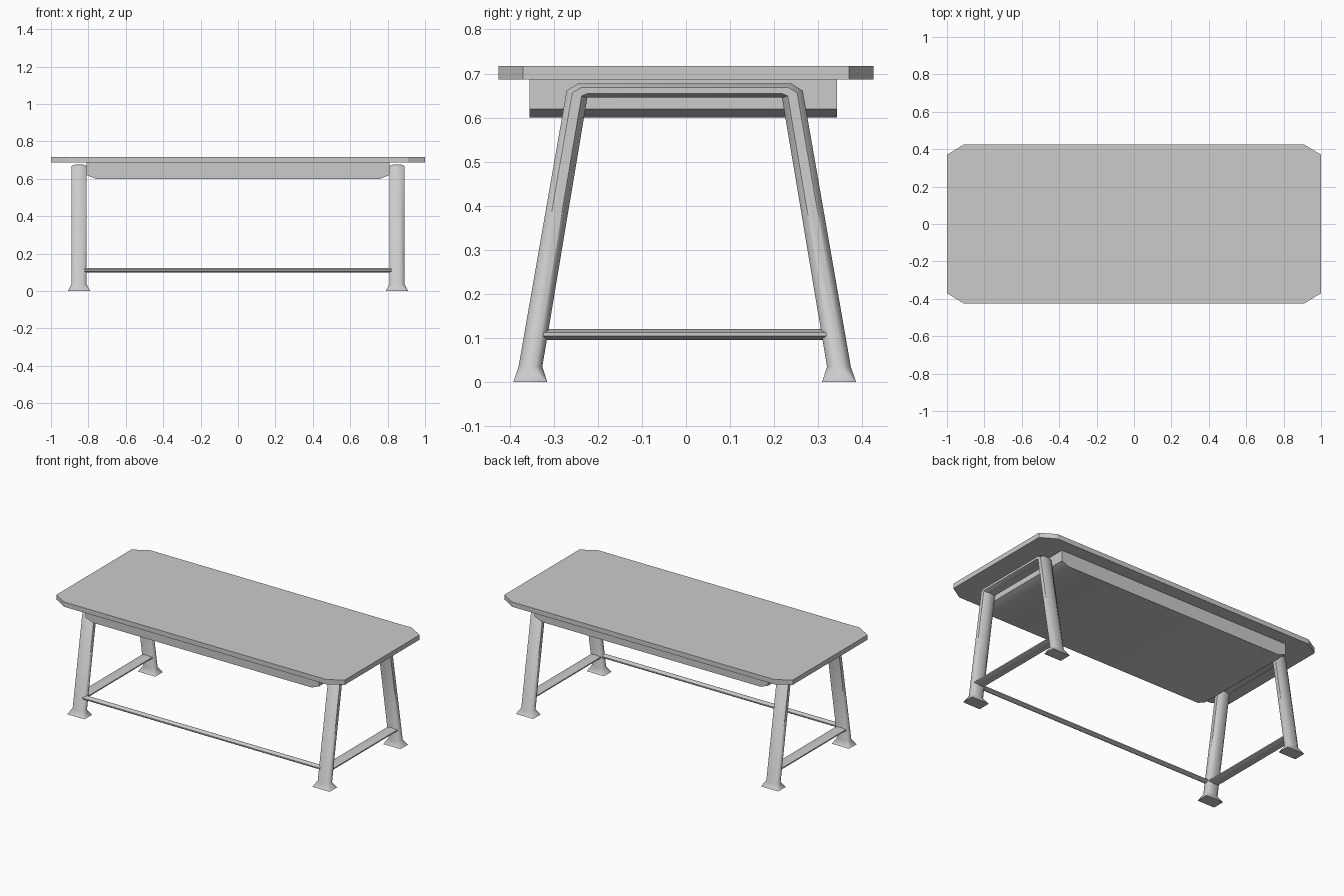
import bpy, bmesh, math
from mathutils import Vector as V

if "Cube" in bpy.data.objects:
    bpy.data.objects.remove(bpy.data.objects["Cube"])


def finish(name, bm, angle, mirror=False):
    bmesh.ops.recalc_face_normals(bm, faces=bm.faces[:])
    mesh = bpy.data.meshes.new(name)
    bm.to_mesh(mesh)
    bm.free()
    ob = bpy.data.objects.new(name, mesh)
    bpy.context.collection.objects.link(ob)
    if mirror:
        ob.modifiers.new("Mirror", 'MIRROR').use_axis[0] = True
    bpy.ops.object.select_all(action='DESELECT')
    bpy.context.view_layer.objects.active = ob
    ob.select_set(True)
    bpy.ops.object.shade_smooth_by_angle(angle=math.radians(angle))
    return ob


def prism(name, outline, offset):
    """Extrude a closed planar outline by an offset."""
    bm = bmesh.new()
    face = bm.faces.new([bm.verts.new(p) for p in outline])
    ext = bmesh.ops.extrude_face_region(bm, geom=[face], use_keep_orig=True)
    verts = [g for g in ext['geom'] if isinstance(g, bmesh.types.BMVert)]
    bmesh.ops.translate(bm, verts=verts, vec=offset)
    return finish(name, bm, 30)


def loft(name, rings, mirror=False):
    """Skin eight-sided rings (centre, half axis u, half axis v, corner fullness)."""
    bm = bmesh.new()
    loops = []
    for c, u, v, t in rings:
        pts = [(1, -t), (1, t), (t, 1), (-t, 1), (-1, t), (-1, -t), (-t, -1), (t, -1)]
        loops.append([bm.verts.new(c + u * a + v * b) for a, b in pts])
    for a, b in zip(loops, loops[1:]):
        for i in range(8):
            j = (i + 1) % 8
            bm.faces.new((a[i], a[j], b[j], b[i]))
    bm.faces.new(loops[0])
    bm.faces.new(loops[-1])
    return finish(name, bm, 50, mirror)


# Table top with clipped corners
quarter = [(1, 0.37), (0.91, 0.425)]
outline = (quarter + [(-x, y) for x, y in reversed(quarter)]
           + [(-x, -y) for x, y in quarter] + [(x, -y) for x, y in reversed(quarter)])
prism("table_top", [(x, y, 0.687) for x, y in outline], (0, 0, 0.03))

# Box under the top, lower end edges chamfered
side = [(-0.81, 0.688), (-0.81, 0.62), (-0.76, 0.60), (0.76, 0.60), (0.81, 0.62), (0.81, 0.688)]
prism("under_box", [(x, -0.355, z) for x, z in side], (0, 0.698, 0))

# End frames: flared foot, sloping leg, bent into the crossbar
X, SHIFT = 0.85, -0.003
half = [  # outer (y, z), inner (y, z), half width in x, corner fullness
    (-0.389, 0.0, -0.312, 0.0, 0.06, 0.97),
    (-0.377, 0.035, -0.323, 0.035, 0.041, 0.45),
    (-0.268, 0.661, -0.221, 0.645, 0.041, 0.45),
    (-0.243, 0.677, -0.212, 0.646, 0.041, 0.45),
]
rings = []
for s, rows in ((1, half), (-1, half[::-1])):
    for oy, oz, iy, iz, hx, t in rows:
        o, i = V((X, s * oy + SHIFT, oz)), V((X, s * iy + SHIFT, iz))
        rings.append(((o + i) / 2, V((hx, 0, 0)), (o - i) / 2, t))
loft("leg_frame", rings, mirror=True)

# Flat stretchers joining the legs at each end
u, v = V((0.034, 0, 0)), V((0, 0, 0.0125))
loft("end_stretcher", [(V((X, y + SHIFT, 0.108)), u, v, 0.3) for y in (-0.34, 0.34)], mirror=True)

# Single long stretcher between the front legs
u, v = V((0, 0.018, 0)), V((0, 0, 0.0125))
loft("front_stretcher", [(V((x, -0.345, 0.111)), u, v, 0.3) for x in (-0.84, 0.84)])
